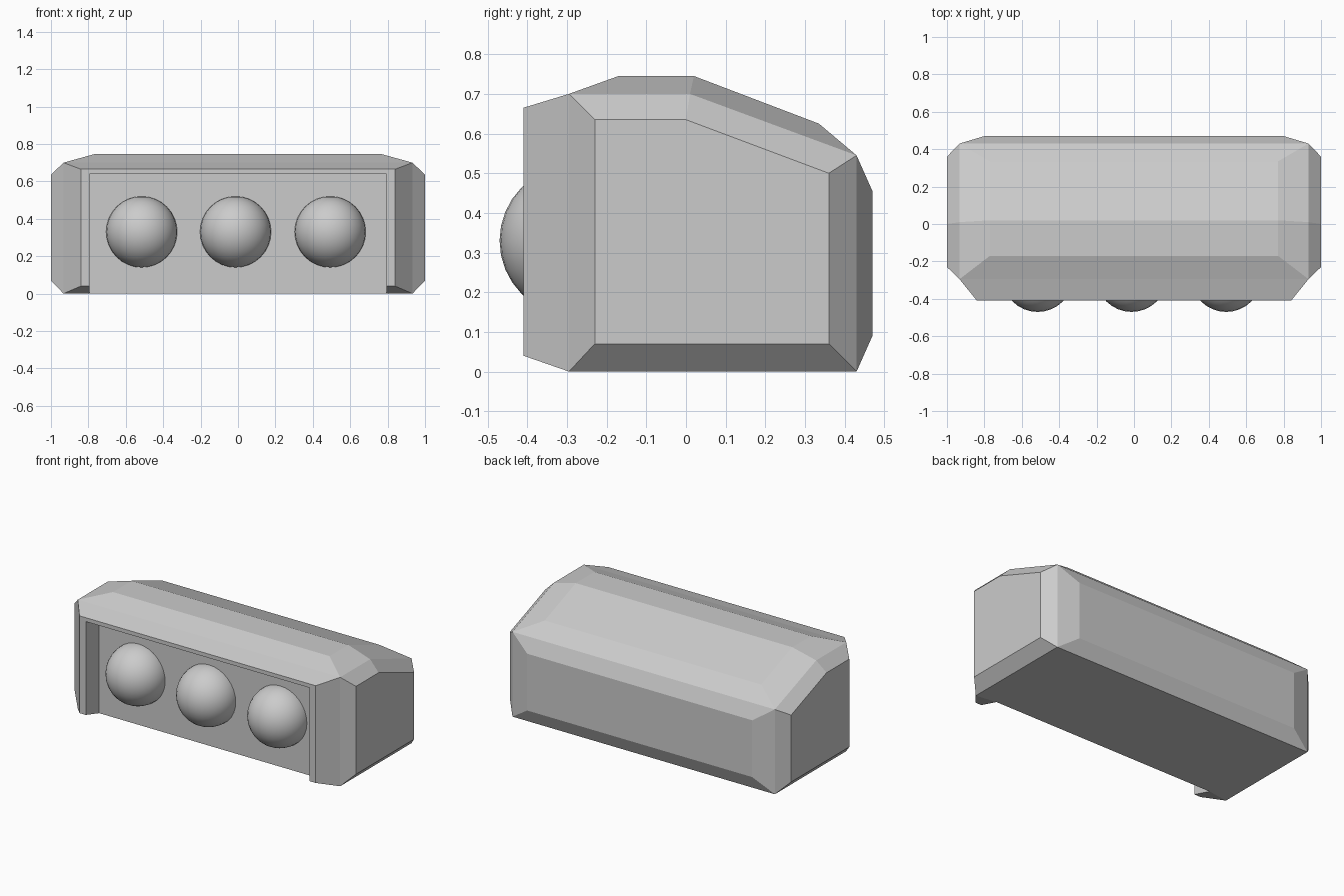
import bpy, bmesh

if "Cube" in bpy.data.objects:
    bpy.data.objects.remove(bpy.data.objects["Cube"])

# Right-half corner points of the housing; the left half is mirrored
points = {}

def ring(name, x, profile):
    for i, (y, z) in enumerate(profile):
        points[f"{name}{i}"] = (x, y, z)

# side panel and the wider rim around it
ring("A", 1.0, [(-.23, .07), (-.23, .635), (0, .635), (.36, .5), (.36, .07)])
ring("B", .933, [(-.295, 0), (-.295, .70), (.01, .70), (.43, .545), (.43, 0)])
# front frame: outer edge, inner edge, recess back
ring("F", .84, [(-.41, .04), (-.41, .665)])
ring("I", .795, [(-.41, .04), (-.41, .64)])
ring("R", .795, [(-.275, 0), (-.275, .64)])
# roof plateau and back panel
ring("T", .77, [(-.17, .745), (.02, .745), (.335, .625)])
ring("K", .80, [(.47, .455), (.47, .09)])

# Faces that repeat on both sides
side_faces = ["A0 A1 A2 A3 A4", "F0 F1 B1 B0", "F0 F1 I1 I0", "I0 I1 R1 R0",
              "F0 I0 R0 B0", "B1 B2 T1 T0", "B2 B3 T2 T1", "B3 B4 K1 K0"]
side_faces += [f"A{i} A{(i + 1) % 5} B{(i + 1) % 5} B{i}" for i in range(5)]

# Edges that span straight across from right to left
loop = "R0 R1 I1 F1 B1 T0 T1 T2 B3 K0 K1 B4".split()

bm = bmesh.new()
right = {k: bm.verts.new(p) for k, p in points.items()}
left = {k: bm.verts.new((-p[0], p[1], p[2])) for k, p in points.items()}
for face in side_faces:
    keys = face.split()
    bm.faces.new([right[k] for k in keys])
    bm.faces.new([left[k] for k in reversed(keys)])
for a, b in zip(loop, loop[1:]):
    bm.faces.new([right[a], right[b], left[b], left[a]])
# underside
bm.faces.new([right["B4"], right["B0"], right["R0"],
              left["R0"], left["B0"], left["B4"]])
bmesh.ops.recalc_face_normals(bm, faces=bm.faces)

mesh = bpy.data.meshes.new("housing")
bm.to_mesh(mesh)
bm.free()
bpy.context.collection.objects.link(bpy.data.objects.new("housing", mesh))

# Three domed lamps half sunk in the recessed panel
for name, x in (("left", -.515), ("middle", -.013), ("right", .493)):
    bpy.ops.mesh.primitive_uv_sphere_add(segments=32, ring_count=16, radius=.19,
                                         location=(x, -.28, .33))
    lamp = bpy.context.object
    lamp.name = f"{name}_lamp"
    bpy.ops.object.shade_smooth()
